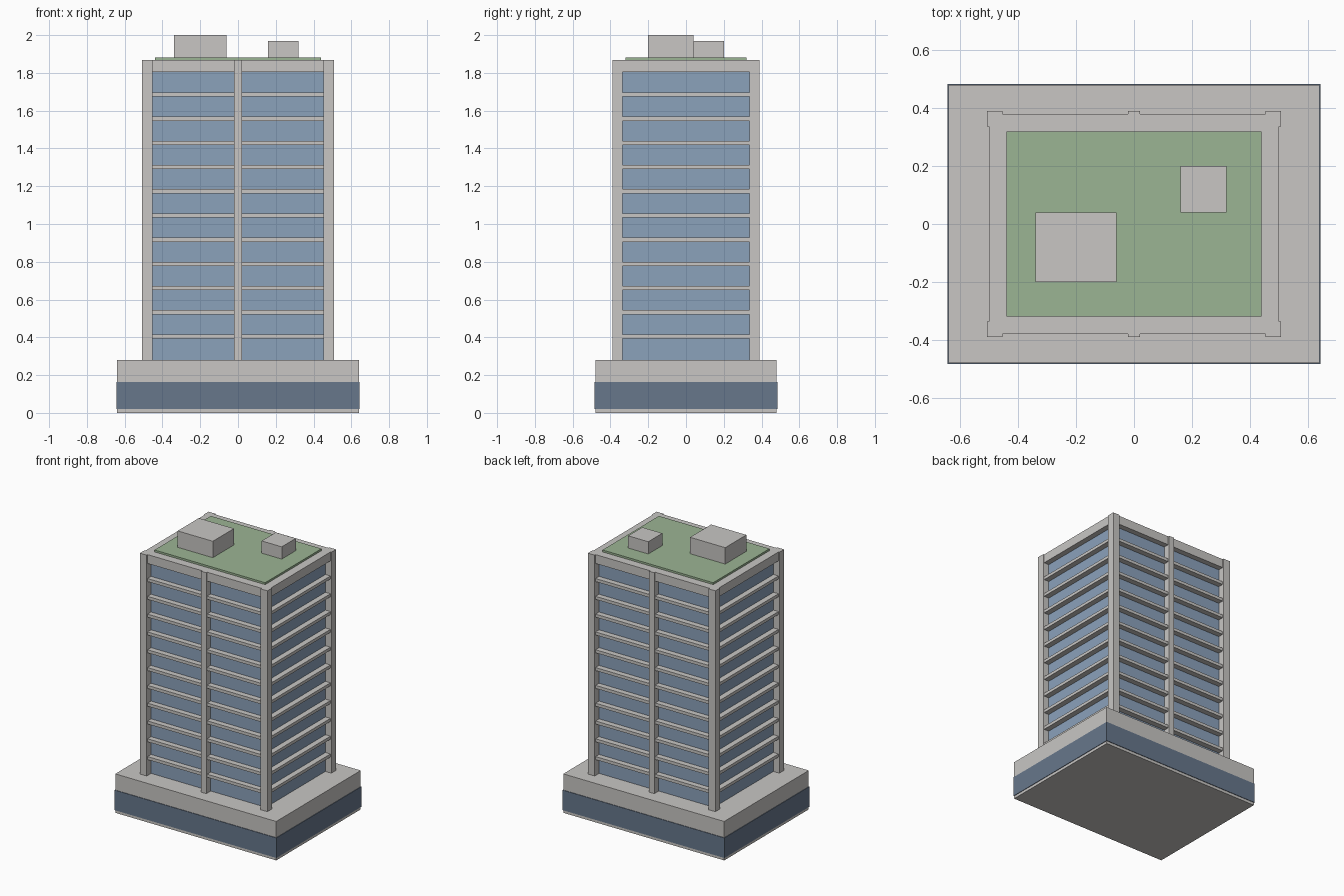
import bpy
import bmesh

cube = bpy.data.objects.get("Cube")
if cube:
    bpy.data.objects.remove(cube, do_unlink=True)


def material(name, rgb):
    mat = bpy.data.materials.new(name)
    mat.use_nodes = True
    mat.diffuse_color = (*rgb, 1)
    mat.node_tree.nodes["Principled BSDF"].inputs["Base Color"].default_value = (*rgb, 1)
    return mat


concrete = material("pale concrete", (0.58, 0.565, 0.55))
glass = material("blue glass", (0.26, 0.36, 0.50))
dark_glass = material("dark glass", (0.135, 0.184, 0.26))
green = material("roof green", (0.33, 0.46, 0.295))


def box(name, mat, half_x, half_y, bottom, top, x=0, y=0):
    """Upright box centred on (x, y), spanning bottom to top."""
    mesh = bpy.data.meshes.new(name)
    bm = bmesh.new()
    bmesh.ops.create_cube(bm, size=2)
    bmesh.ops.scale(bm, vec=(half_x, half_y, (top - bottom) / 2), verts=bm.verts)
    bmesh.ops.translate(bm, vec=(x, y, (top + bottom) / 2), verts=bm.verts)
    bm.to_mesh(mesh)
    bm.free()
    mesh.materials.append(mat)
    obj = bpy.data.objects.new(name, mesh)
    bpy.context.collection.objects.link(obj)
    return obj


PODIUM_TOP, ROOF = 0.28, 1.868

# Podium with its glazed ground floor
box("podium", concrete, 0.64, 0.48, 0, PODIUM_TOP)
box("podium_glazing", dark_glass, 0.644, 0.484, 0.02, 0.164)

# Glass tower core, floor slabs and roof slab
box("tower_glass", glass, 0.46, 0.34, PODIUM_TOP, 1.82)
for floor in range(11):
    z = 0.405 + 0.128 * floor
    box(f"floor_slab_{floor + 1}", concrete, 0.50, 0.38, z - 0.011, z + 0.011)
box("roof_slab", concrete, 0.50, 0.38, 1.804, ROOF)

# Corner columns, and a middle column on the front and back
for side_y, face in ((-1, "front"), (1, "back")):
    for side_x, side in ((-1, "right"), (1, "left")):
        box(f"{face}_{side}_column", concrete, 0.027, 0.027, PODIUM_TOP, ROOF,
            0.48 * side_x, 0.363 * side_y)
    box(f"{face}_middle_column", concrete, 0.021, 0.027, PODIUM_TOP, ROOF,
        0, 0.363 * side_y)

# Roof garden and plant rooms
box("roof_garden", green, 0.44, 0.32, ROOF, 1.882)
box("large_plant_room", concrete, 0.14, 0.12, ROOF, 2.0, -0.20, -0.08)
box("small_plant_room", concrete, 0.08, 0.08, ROOF, 1.97, 0.24, 0.12)
